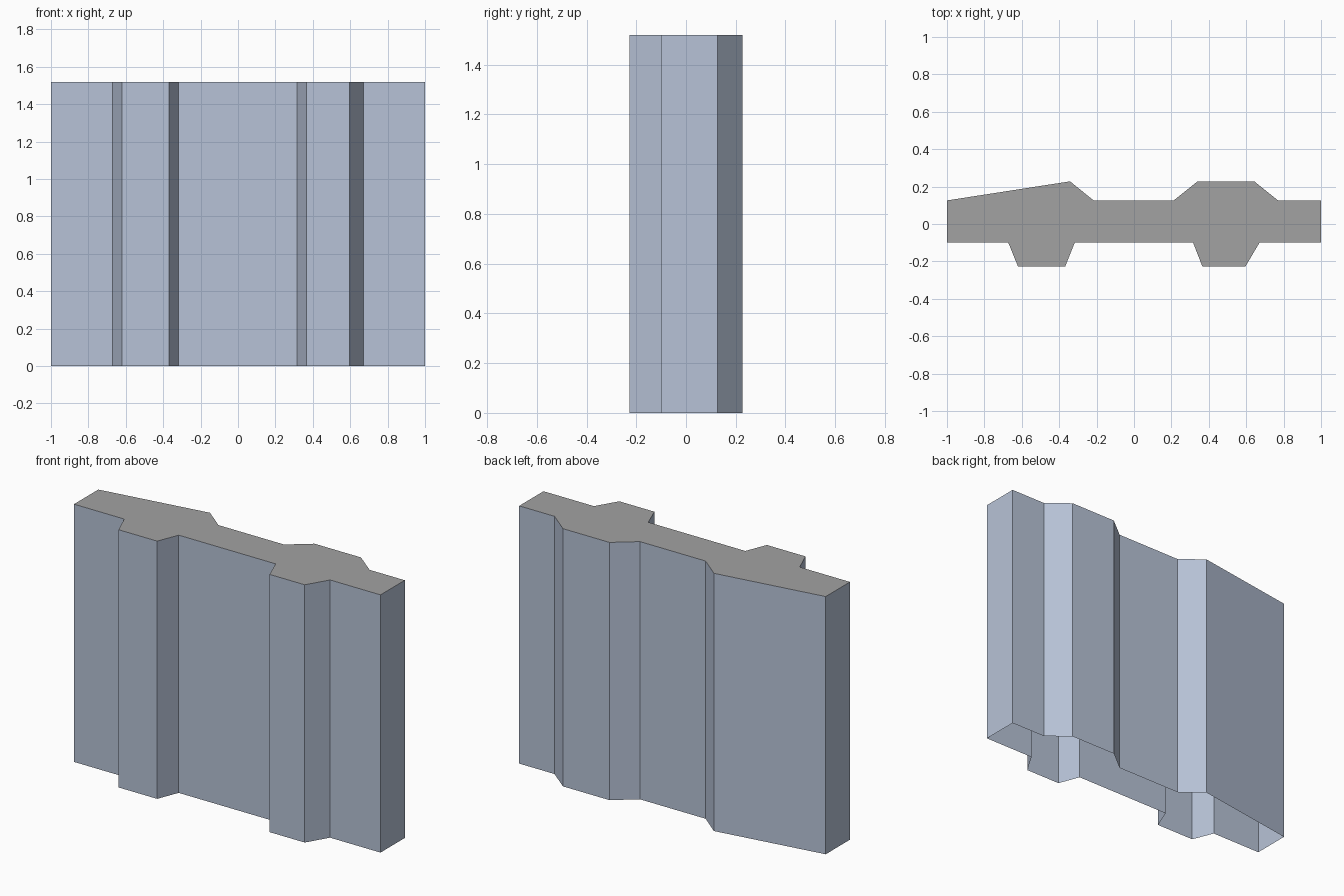
import bpy, bmesh

if "Cube" in bpy.data.objects:
    bpy.data.objects.remove(bpy.data.objects["Cube"])

HEIGHT = 1.52


def material(name, rgb):
    m = bpy.data.materials.new(name)
    m.diffuse_color = (*rgb, 1.0)
    m.use_nodes = True
    m.node_tree.nodes["Principled BSDF"].inputs["Base Color"].default_value = m.diffuse_color
    return m


# Plan outline, counter-clockwise seen from above
outline = [
    # front side with two buttresses
    (-1, -0.1), (-0.672, -0.1), (-0.62, -0.228), (-0.368, -0.228),
    (-0.317, -0.1), (0.316, -0.1), (0.366, -0.228), (0.595, -0.228),
    (0.671, -0.1), (1, -0.1),
    # back side with two bulges, the left one tapering to the end
    (1, 0.126), (0.77, 0.126), (0.643, 0.228), (0.34, 0.228),
    (0.212, 0.126), (-0.216, 0.126), (-0.342, 0.228), (-1, 0.126),
]

# Wall shell: closed sides, open underneath
bm = bmesh.new()
low = [bm.verts.new((x, y, 0)) for x, y in outline]
high = [bm.verts.new((x, y, HEIGHT)) for x, y in outline]
n = len(outline)
for i in range(n):
    j = (i + 1) % n
    bm.faces.new((low[i], low[j], high[j], high[i]))

# Double-layered top: mid grey and dark grey sheets in the same plane
bm.faces.new(high).material_index = 1
sheet = [bm.verts.new((x, y, HEIGHT)) for x, y in outline]
bm.faces.new(sheet).material_index = 2

mesh = bpy.data.meshes.new("wall_panel")
bm.to_mesh(mesh)
bm.free()
mesh.materials.append(material("pale blue grey", (0.475, 0.545, 0.68)))
mesh.materials.append(material("mid grey", (0.36, 0.36, 0.36)))
mesh.materials.append(material("dark grey", (0.075, 0.075, 0.075)))
wall = bpy.data.objects.new("wall_panel", mesh)
bpy.context.collection.objects.link(wall)
